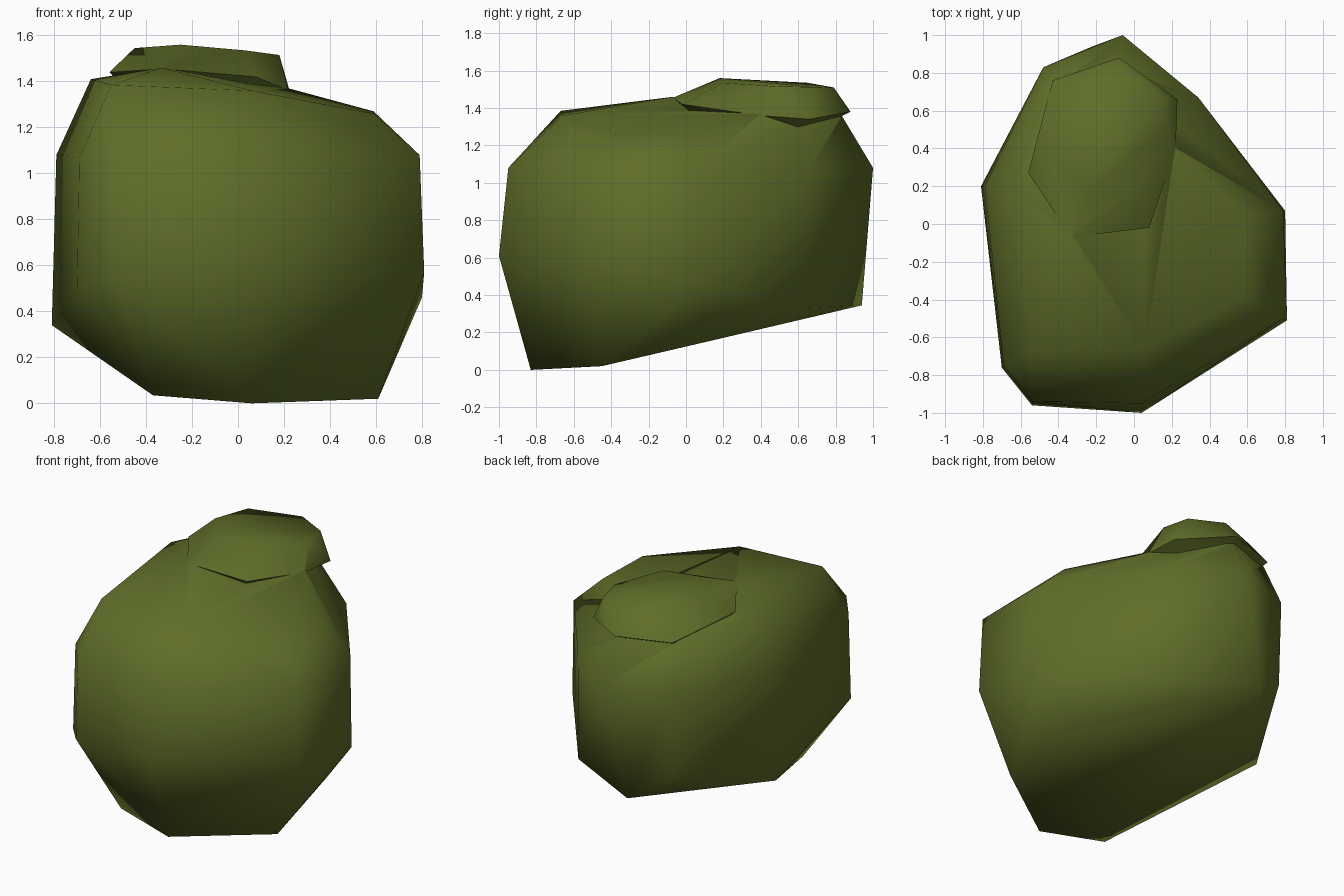
import bpy, bmesh, math

mat = bpy.data.materials.new("moss_green")
mat.diffuse_color = (0.115, 0.155, 0.022, 1)


def hull(name, rings):
    """Convex stone chunk from a few rough corner points."""
    bm = bmesh.new()
    for ring in rings:
        for p in ring:
            bm.verts.new(p)
    res = bmesh.ops.convex_hull(bm, input=bm.verts)
    loose = [v for v in bm.verts if not v.link_faces]
    bmesh.ops.delete(bm, geom=loose, context='VERTS')
    bmesh.ops.recalc_face_normals(bm, faces=bm.faces)
    for f in bm.faces:
        f.smooth = True
    me = bpy.data.meshes.new(name)
    bm.to_mesh(me)
    bm.free()
    me.materials.append(mat)
    ob = bpy.data.objects.new(name, me)
    bpy.context.collection.objects.link(ob)
    return ob


# main boulder: tilted base, waist, shoulder and top rings
boulder = hull("boulder", [
    [(0.06, -0.83, 0), (0.61, -0.45, 0.02), (0.56, 0.13, 0.155),
     (0.37, 0.62, 0.33), (-0.22, 0.94, 0.345), (-0.5, 0.53, 0.34),
     (-0.81, 0.2, 0.34), (-0.37, -0.72, 0.035)],
    [(0.04, -1.0, 0.61), (0.81, -0.51, 0.57), (0.8, 0.07, 0.46),
     (-0.47, 0.82, 0.5), (-0.7, -0.76, 0.5), (-0.54, -0.96, 0.55)],
    [(0.04, -0.95, 1.08), (0.79, -0.5, 1.08), (0.79, 0.07, 1.08),
     (0.34, 0.67, 1.08), (-0.06, 1.0, 1.08), (-0.48, 0.83, 1.08),
     (-0.79, 0.2, 1.08), (-0.69, -0.75, 1.07), (-0.54, -0.94, 1.08)],
    [(0.06, -0.66, 1.36), (0.59, -0.38, 1.26), (0.59, 0.04, 1.27),
     (0.22, 0.4, 1.37), (-0.1, 0.82, 1.38), (-0.45, 0.7, 1.38),
     (-0.64, 0.2, 1.41), (-0.55, -0.67, 1.385), (-0.33, -0.07, 1.46)],
])

# raised knob on the back of the top
knob = hull("knob", [
    [(-0.33, -0.07, 1.455), (0.08, -0.02, 1.42), (0.22, 0.4, 1.36),
     (0.23, 0.66, 1.34), (-0.08, 0.88, 1.38), (-0.43, 0.76, 1.38),
     (-0.56, 0.27, 1.44)],
    [(-0.25, 0.18, 1.56), (0.03, 0.2, 1.535), (0.18, 0.5, 1.515),
     (0.14, 0.68, 1.512), (-0.07, 0.79, 1.51), (-0.38, 0.65, 1.535),
     (-0.45, 0.4, 1.545)],
    [(-0.2, 0.3, 1.1)],
])
knob.hide_render = True

# fuse both into one stone
m = boulder.modifiers.new("fuse", 'BOOLEAN')
m.operation = 'UNION'
m.solver = 'EXACT'
m.object = knob
bpy.context.view_layer.objects.active = boulder
bpy.ops.object.select_all(action='DESELECT')
boulder.select_set(True)
bpy.ops.object.modifier_apply(modifier=m.name)
bpy.data.objects.remove(knob)
bpy.ops.object.shade_smooth_by_angle(angle=math.radians(70))
